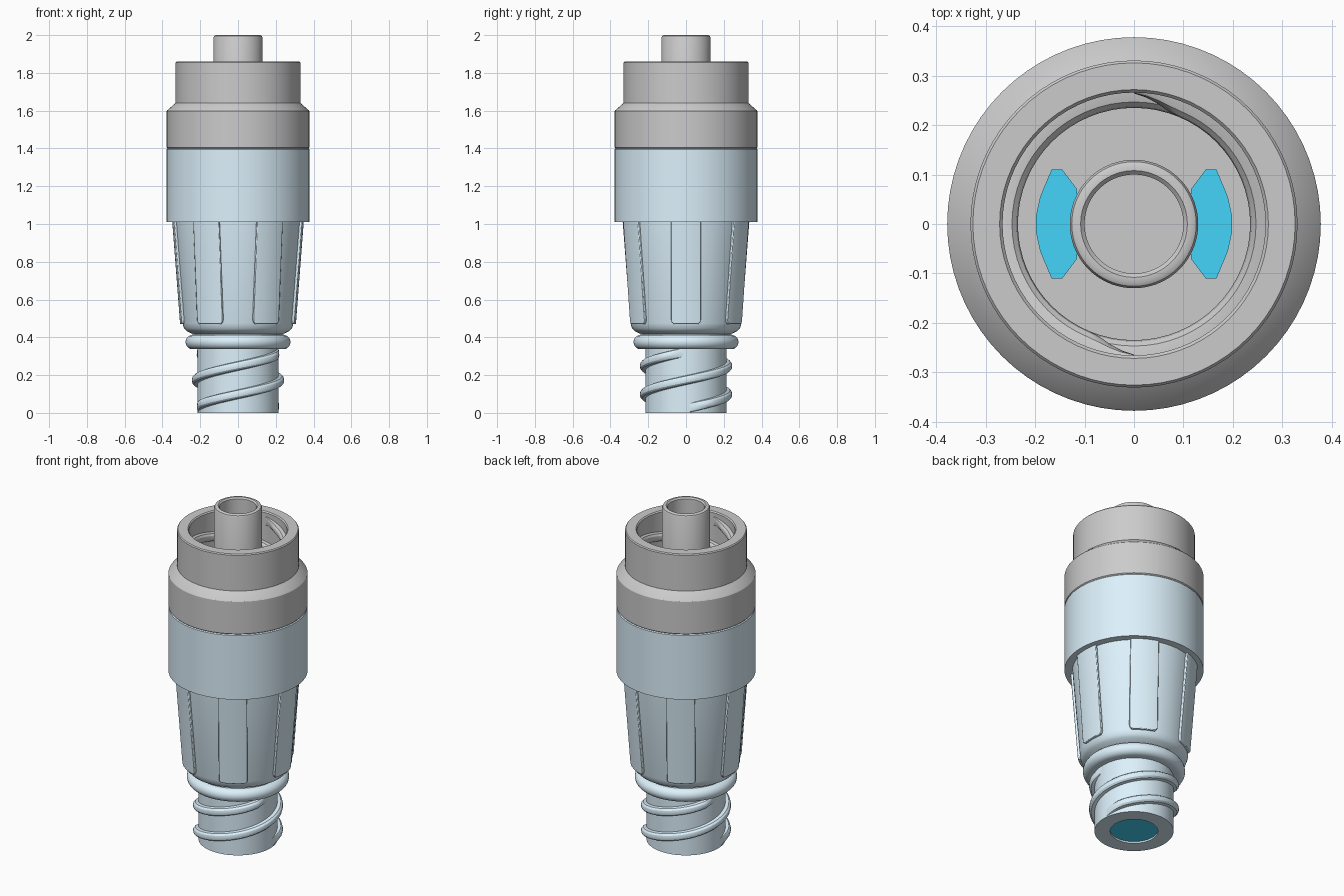
import bpy, bmesh
from math import sin, cos, pi, radians

if "Cube" in bpy.data.objects:
    bpy.data.objects.remove(bpy.data.objects["Cube"])

def material(name, rgb):
    m = bpy.data.materials.new(name)
    m.diffuse_color = (*rgb, 1)
    m.use_nodes = True
    m.node_tree.nodes["Principled BSDF"].inputs["Base Color"].default_value = m.diffuse_color
    return m

PALE = material("pale_blue", (0.72, 0.88, 0.97))
BRIGHT = material("bright_blue", (0.06, 0.66, 0.95))

def finish(name, bm, mat=None):
    bmesh.ops.remove_doubles(bm, verts=bm.verts, dist=1e-5)
    bmesh.ops.recalc_face_normals(bm, faces=bm.faces)
    me = bpy.data.meshes.new(name)
    bm.to_mesh(me)
    bm.free()
    ob = bpy.data.objects.new(name, me)
    bpy.context.collection.objects.link(ob)
    if mat:
        me.materials.append(mat)
    bpy.ops.object.select_all(action='DESELECT')
    ob.select_set(True)
    bpy.context.view_layer.objects.active = ob
    bpy.ops.object.shade_smooth_by_angle(angle=radians(30))
    return ob

def skin(bm, rings, wrap_rings, wrap_points, caps=False):
    """Join successive rings of points with quads."""
    vs = [[bm.verts.new(p) for p in ring] for ring in rings]
    n, k = len(vs), len(vs[0])
    for i in range(n if wrap_rings else n - 1):
        for j in range(k if wrap_points else k - 1):
            a, b = vs[i], vs[(i + 1) % n]
            bm.faces.new((a[j], b[j], b[(j + 1) % k], a[(j + 1) % k]))
    if caps:
        bm.faces.new(vs[0])
        bm.faces.new(vs[-1])

def lathe(name, profile, mat=None, n=72):
    bm = bmesh.new()
    skin(bm, [[(r * cos(a), r * sin(a), z) for r, z in profile]
              for a in (2 * pi * i / n for i in range(n))], True, False)
    bmesh.ops.dissolve_degenerate(bm, edges=bm.edges, dist=1e-6)
    return finish(name, bm, mat)

def thread(name, r0, depth, half, z0, a0, turns, pitch, mat=None, n=48):
    """Rounded helical ridge on radius r0; the ends fade into the wall."""
    bm = bmesh.new()
    sunk = -0.006 if depth > 0 else 0.006
    rings = []
    for i in range(n + 1):
        t = i / n
        a, z = a0 + 2 * pi * turns * t, z0 + pitch * turns * t
        fade = max(0.05, min(1, t * 14, (1 - t) * 14))
        sec = [(sunk, -half), (0, -half)]
        sec += [(depth * fade * sin(pi * k / 6) ** 0.7, -half * cos(pi * k / 6)) for k in range(1, 6)]
        sec += [(0, half), (sunk, half)]
        rings.append([((r0 + d) * cos(a), (r0 + d) * sin(a), z + h) for d, h in sec])
    skin(bm, rings, False, True, caps=True)
    return finish(name, bm, mat)

# Pale blue body: bored neck, bead, tapered grip and wide band
bead = [(0.24 + 0.038 * cos(t), 0.375 + 0.038 * sin(t))
        for t in (radians(-90 + 18 * k) for k in range(11))]
lathe("body", [(0, 0.1), (0.13, 0.1), (0.13, 0), (0.215, 0), (0.215, 0.337)] + bead +
      [(0.24, 0.418), (0.272, 0.433), (0.286, 0.448), (0.294, 0.475), (0.335, 1.01),
       (0.378, 1.01), (0.378, 1.395), (0.373, 1.4), (0, 1.4)], PALE)

# Two-start thread on the neck
for k in range(2):
    thread(f"neck_thread_{k + 1}", 0.214, 0.031, 0.025, 0.028,
           pi + k * pi + 0.1, 0.97, 0.30, PALE)

# Six raised grip panels that follow the taper, with rounded lower corners
def panel(name, a0):
    bm = bmesh.new()
    cols = [(-1, .025), (-.95, .01), (-.85, .002), (-.7, 0), (-.35, 0), (0, 0),
            (.35, 0), (.7, 0), (.85, .002), (.95, .01), (1, .025)]
    rings = []
    for t, lift in cols:
        ring = []
        for z, off in ((0.47 + lift, -0.02), (0.47 + lift, 0.013), (1.015, 0.013), (1.015, -0.02)):
            base = 0.294 + (z - 0.475) / 0.535 * 0.041
            a = a0 + t * 0.077 / base
            ring.append(((base + off) * cos(a), (base + off) * sin(a), z))
        rings.append(ring)
    skin(bm, rings, False, True, caps=True)
    ob = finish(name, bm, PALE)
    bev = ob.modifiers.new("soft_edges", 'BEVEL')
    bev.width, bev.segments, bev.limit_method = 0.006, 2, 'ANGLE'
    bev.angle_limit = radians(50)

for k in range(6):
    panel(f"grip_panel_{k + 1}", k * pi / 3)

# Grey locking collar with open socket
FLOOR = 1.45
lathe("collar", [(0, 1.4), (0.373, 1.4), (0.378, 1.405), (0.378, 1.597), (0.375, 1.602),
                 (0.331, 1.64), (0.331, 1.854), (0.326, 1.86), (0.272, 1.86), (0.266, 1.853),
                 (0.266, FLOOR), (0, FLOOR)])

# Two-start thread inside the socket
for k in range(2):
    thread(f"socket_thread_{k + 1}", 0.266, -0.031, 0.026, 1.58, k * pi, 0.75, 0.30)

# Grey central tube
lathe("centre_tube", [(0, FLOOR - 0.01), (0.13, FLOOR - 0.01), (0.13, 1.988), (0.126, 1.996),
                      (0.119, 2.0), (0.108, 2.0), (0.1, 1.992), (0.1, 1.5), (0, 1.5)])

# Bright blue core: plug in the neck and two tabs on the socket floor
lathe("core_plug", [(0, 0.01), (0.13, 0.01), (0.13, 0.1), (0, 0.1)], BRIGHT)
half = [(0.115, 0.07), (0.145, 0.11), (0.167, 0.11), (0.19, 0.055), (0.198, 0.018)]
outline = half + [(x, -y) for x, y in reversed(half)]
for side, label in ((1, "right"), (-1, "left")):
    bm = bmesh.new()
    skin(bm, [[(side * x, y, z) for x, y in outline] for z in (FLOOR - 0.03, FLOOR + 0.004)],
         False, True, caps=True)
    finish(f"core_tab_{label}", bm, BRIGHT)
